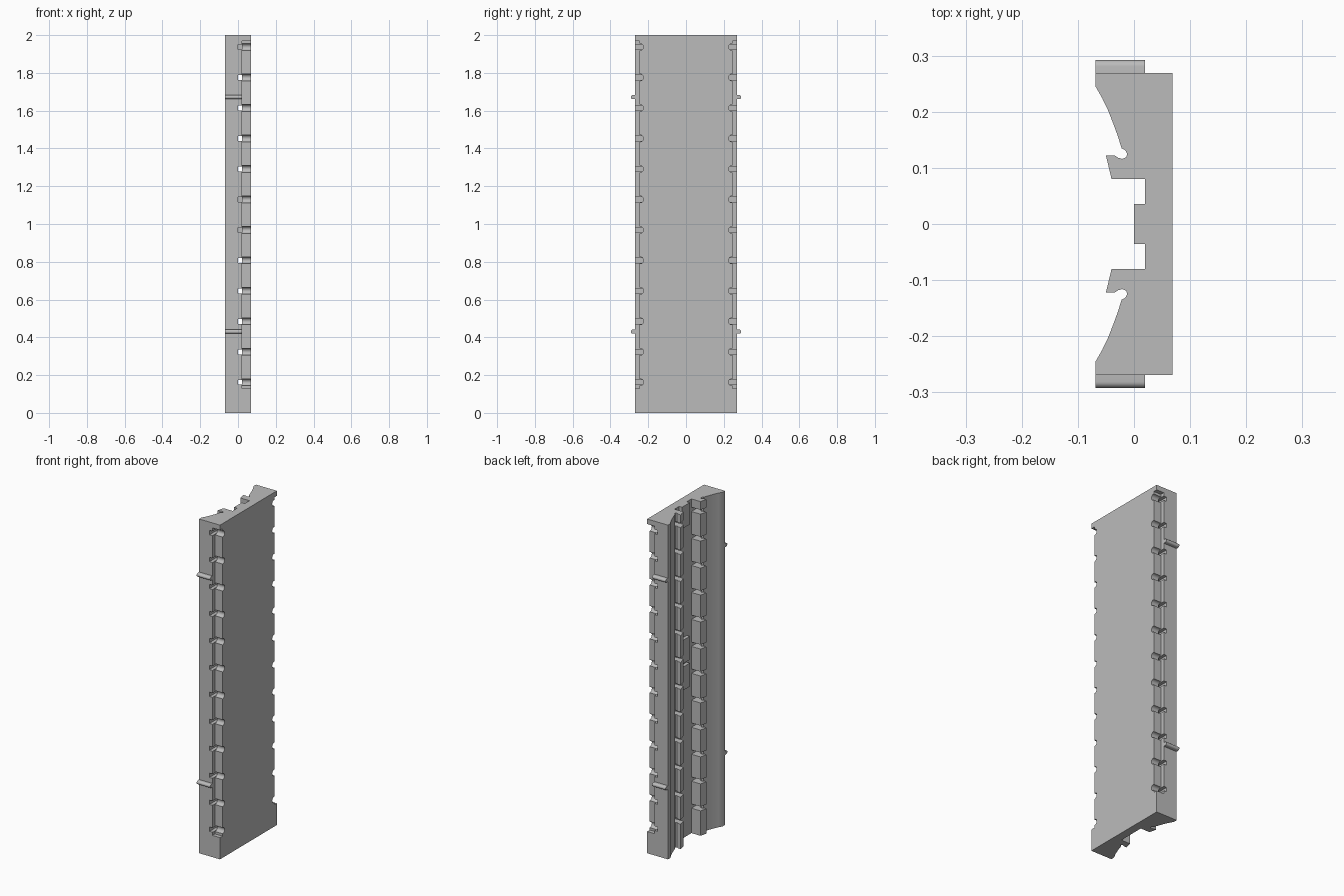
import bpy, bmesh, math
from mathutils import Vector

if "Cube" in bpy.data.objects:
    bpy.data.objects.remove(bpy.data.objects["Cube"])

grey = bpy.data.materials.new("plain_grey")
grey.diffuse_color = (0.5, 0.5, 0.5, 1)
grey.use_nodes = True
grey.node_tree.nodes["Principled BSDF"].inputs["Base Color"].default_value = grey.diffuse_color


def make(name, prisms):
    """Build one object from prisms: (3D outline points, extrusion vector)."""
    bm = bmesh.new()
    for pts, ext in prisms:
        face = bm.faces.new([bm.verts.new(p) for p in pts])
        res = bmesh.ops.extrude_face_region(bm, geom=[face], use_keep_orig=True)
        top = [v for v in res["geom"] if isinstance(v, bmesh.types.BMVert)]
        bmesh.ops.translate(bm, verts=top, vec=Vector(ext))
    bmesh.ops.recalc_face_normals(bm, faces=bm.faces[:])
    me = bpy.data.meshes.new(name)
    bm.to_mesh(me)
    bm.free()
    me.materials.append(grey)
    ob = bpy.data.objects.new(name, me)
    bpy.context.collection.objects.link(ob)
    return ob


def mirror_y(ob):
    m = ob.modifiers.new("mirror", "MIRROR")
    m.use_axis = (False, True, False)


def smooth(ob):
    bpy.ops.object.select_all(action="DESELECT")
    bpy.context.view_layer.objects.active = ob
    ob.select_set(True)
    bpy.ops.object.shade_smooth_by_angle(angle=math.radians(32))


def upright(xy, z0, z1):
    return [(x, y, z0) for x, y in xy], (0, 0, z1 - z0)


H, W, IN, STEP, FRONT, BACK = 2.0, 0.269, 0.245, 0.02, 0.069, -0.069
slots = [0.162 + 0.1614 * i for i in range(12)]

# face plate: recessed edges with a row of round notches, full width at both ends
R = 0.018
edge = [(W, 0), (W, 0.13), (IN, 0.13)]
for z in slots:
    edge.append((IN, z - R))
    for k in range(13):
        a = math.pi * k / 12
        edge.append((0.243 - R * math.sin(a), z - R * math.cos(a)))
    edge.append((IN, z + R))
edge += [(IN, 1.97), (W, 1.97), (W, H)]
outline = edge + [(-y, z) for y, z in reversed(edge)]
plate = make("face_plate", [([(STEP, y, z) for y, z in outline],
                             (FRONT - STEP, 0, 0))])
smooth(plate)

# side rails: concave back with a hooked lip
rail_profile = [
    (STEP, 0.08), (-0.04, 0.08), (-0.05, 0.122), (-0.034, 0.122),
    (-0.028, 0.118), (-0.021, 0.116), (-0.014, 0.119), (-0.012, 0.125),
    (-0.015, 0.131), (-0.022, 0.135), (-0.029, 0.157), (-0.037, 0.179),
    (-0.046, 0.202), (-0.057, 0.225), (BACK, 0.246), (BACK, W), (STEP, W)]
rail = make("side_rails", [upright(rail_profile, 0, H)])
smooth(rail)

# helper that cuts the cross slots through the wall and the hooked lip
slot_profile = [(0.03, 0.07), (-0.06, 0.07), (-0.06, 0.128), (0, 0.128),
                (0, 0.3), (0.03, 0.3)]
cutter = make("slot_cutter", [upright(slot_profile, z - 0.013, z + 0.013)
                              for z in slots])
cutter.hide_render = True
cutter.hide_viewport = True
cut = rail.modifiers.new("slots", "BOOLEAN")
cut.operation = "DIFFERENCE"
cut.solver = "EXACT"
cut.object = cutter
mirror_y(rail)

# raised blocks along the middle of the back
block = [(0, -0.036), (STEP, -0.036), (STEP, 0.036), (0, 0.036)]
make("centre_blocks", [upright(block, a, b) for a, b in
                       ((0.90, 1.04), (1.06, 1.20), (1.87, H))])

# round-ended pegs on the outer sides
pegs = []
for z in (0.43, 1.672):
    pts = [(BACK, 0.262, z + 0.011), (BACK, 0.262, z - 0.011)]
    for k in range(11):
        a = -math.pi / 2 + math.pi * k / 10
        pts.append((BACK, 0.281 + 0.011 * math.cos(a), z + 0.011 * math.sin(a)))
    pegs.append((pts, (STEP - BACK, 0, 0)))
peg = make("side_pegs", pegs)
mirror_y(peg)
smooth(peg)
